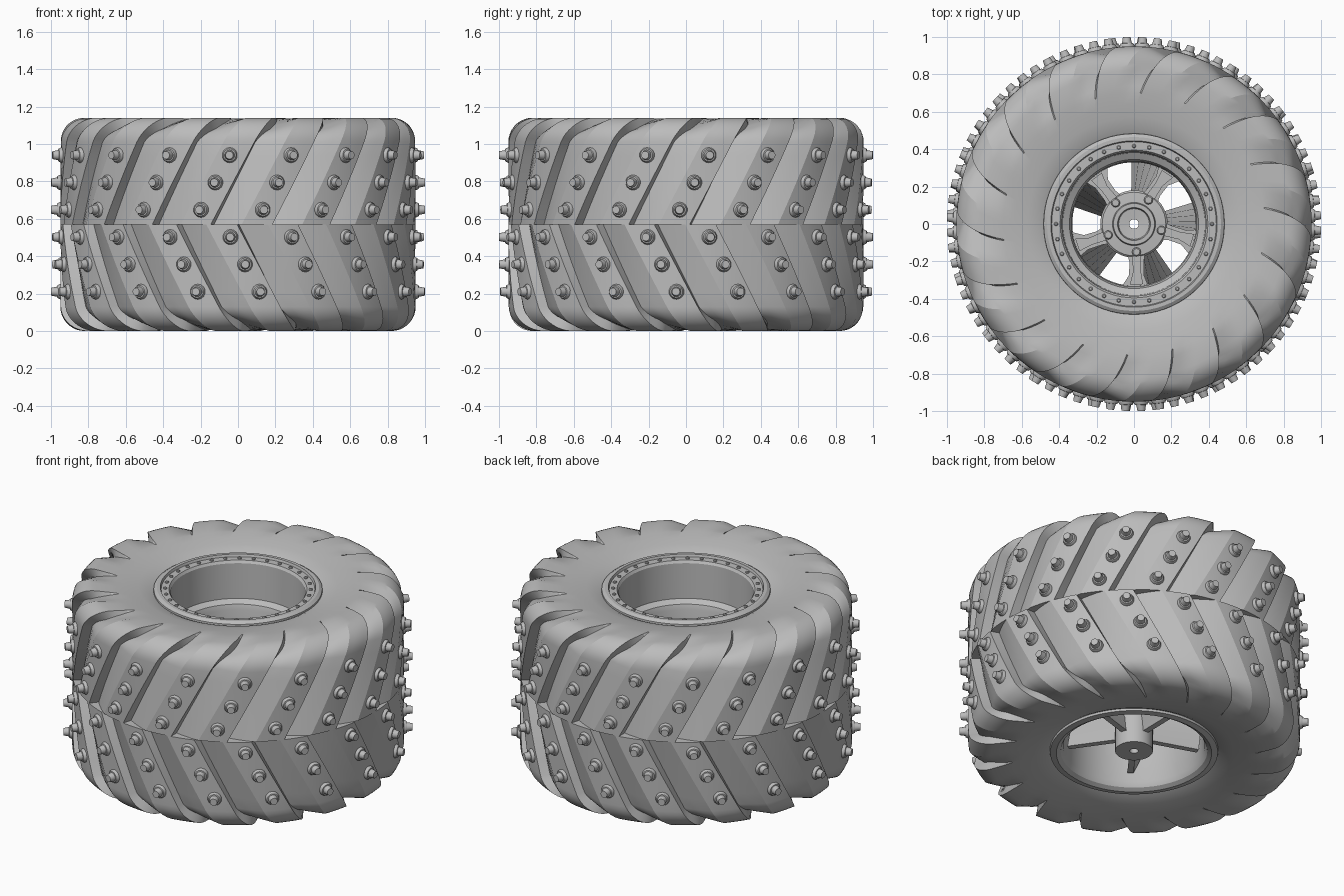
import bpy, bmesh, math
from mathutils import Matrix, Vector

cube = bpy.data.objects.get("Cube")
if cube:
    bpy.data.objects.remove(cube)

grey = bpy.data.materials.new("plain_grey")
grey.use_nodes = True
colour = (0.5, 0.5, 0.5, 1)
grey.diffuse_color = colour
grey.node_tree.nodes["Principled BSDF"].inputs["Base Color"].default_value = colour

HEIGHT, MID = 1.14, 0.57
LUGS = 18
PITCH = 360 / LUGS
SLOPE = 32  # lug slant in degrees per unit of height


def finish(bm, name, sharp=30):
    bmesh.ops.recalc_face_normals(bm, faces=bm.faces)
    mesh = bpy.data.meshes.new(name)
    bm.to_mesh(mesh)
    bm.free()
    mesh.materials.append(grey)
    obj = bpy.data.objects.new(name, mesh)
    bpy.context.collection.objects.link(obj)
    bpy.ops.object.select_all(action='DESELECT')
    obj.select_set(True)
    bpy.context.view_layer.objects.active = obj
    bpy.ops.object.shade_smooth_by_angle(angle=math.radians(sharp))
    return obj


def polar(r, degrees, z):
    # zero degrees points to the front
    a = math.radians(degrees - 90)
    return Vector((r * math.cos(a), r * math.sin(a), z))


def bridge(bm, rows, closed=False):
    n = len(rows[0])
    pairs = list(zip(rows, rows[1:]))
    if closed:
        pairs.append((rows[-1], rows[0]))
    for low, high in pairs:
        for i in range(n):
            j = (i + 1) % n
            bm.faces.new((low[i], low[j], high[j], high[i]))


def lathe(bm, profile, steps, matrix=Matrix(), closed=True):
    rows = [[bm.verts.new(matrix @ polar(r, 360 * i / steps, z)) for i in range(steps)]
            for r, z in profile]
    bridge(bm, rows, closed)
    if not closed:
        bm.faces.new(rows[-1])


def loft(bm, outline, sections):
    # sections are (height, turn in degrees) pairs of one radial outline
    rows = [[bm.verts.new(Matrix.Rotation(math.radians(turn), 3, 'Z') @ Vector((u, v, z)))
             for u, v in outline] for z, turn in sections]
    bridge(bm, rows)
    bm.faces.new(rows[0])
    bm.faces.new(rows[-1])


def wall_angle(upper, z, r):
    # angle of the steep side of a lug
    start = -8.8 if upper else -0.3
    return start + abs(z - MID) * SLOPE + max(0, 0.95 - r) * 30


# Tyre: two halves of slanted sawtooth lugs, running out on the sidewalls
CORNER_R, CORNER_Z, CORNER = 0.82, 1.01, 0.13
tread = [(0.95, MID + (CORNER_Z - MID) * i / 6) for i in range(6)]
shoulder = [(CORNER_R + CORNER * math.cos(a), CORNER_Z + CORNER * math.sin(a))
            for a in (math.pi / 2 * i / 9 for i in range(10))]
sidewall = [(0.78, 1.14), (0.74, 1.139), (0.70, 1.135), (0.64, 1.126),
            (0.57, 1.114), (0.51, 1.10), (0.47, 1.08), (0.45, 1.03)]
LUG_STEPS = (0.6, 4, 7, 10, 12.5, 15, 17.5, 20)


def tyre_half(upper):
    bm = bmesh.new()
    rows = []
    # the first row closes the step between the halves
    for k, (r, z) in enumerate([(0.86, MID)] + tread + shoulder + sidewall):
        fade = 0 if k == 0 else min(1, max(0, (r - 0.70) / 0.18))
        inward = Vector((max(r - 0.8, 0), max(z - CORNER_Z, 0)))
        if inward.length > 0:
            inward.normalize()
        start = wall_angle(upper, z, 0.95 if k == 0 else r)
        row = []
        for lug in range(LUGS):
            for t in LUG_STEPS:
                depth = 0.06 * fade * max(0, 1 - t / 10)
                pr, pz = r - inward.x * depth, z - inward.y * depth
                if not upper:
                    pz = HEIGHT - pz
                row.append(bm.verts.new(polar(pr, start + lug * PITCH + t, pz)))
        rows.append(row)
    bridge(bm, rows)
    finish(bm, "tyre_upper_half" if upper else "tyre_lower_half", 18)


tyre_half(True)
tyre_half(False)

# Studs: three slanted rows on each half
stud = [(0.041, 0.925), (0.041, 0.953), (0.034, 0.967), (0.027, 0.968), (0.021, 1.0)]
bm = bmesh.new()
for row in range(6):
    z = 0.21 + row * 0.146
    upper = z > MID
    base = wall_angle(upper, z, 0.95) - (5.7 if upper else 4.3)
    for lug in range(LUGS):
        turn = math.radians(base + lug * PITCH)
        place = (Matrix.Translation((0, 0, z)) @ Matrix.Rotation(turn, 4, 'Z')
                 @ Matrix.Rotation(math.pi / 2, 4, 'X'))
        lathe(bm, stud, 14, place, closed=False)
finish(bm, "tread_studs")

# Rim: clamp ring, deep barrel, ledge and lower flange
rim = [(0.485, 1.07), (0.483, 1.098), (0.465, 1.11), (0.445, 1.11), (0.44, 1.095),
       (0.395, 1.095), (0.385, 1.08), (0.38, 0.86), (0.345, 0.84), (0.335, 0.81),
       (0.33, 0.56), (0.39, 0.52), (0.405, 0.08), (0.42, 0.05), (0.445, 0.035),
       (0.48, 0.04), (0.485, 0.07)]
bm = bmesh.new()
lathe(bm, rim, 72)
finish(bm, "rim")

# Clamp ring bolts
bm = bmesh.new()
for i in range(32):
    place = Matrix.Translation(polar(0.417, 360 * i / 32, 1.09))
    lathe(bm, [(0.011, 0), (0.011, 0.01), (0.007, 0.014)], 8, place, closed=False)
finish(bm, "ring_bolts")

# Hub: long bored tube with a flange and a raised collar
hub = [(0.025, 0.05), (0.108, 0.05), (0.108, 0.56), (0.17, 0.58), (0.18, 0.65),
       (0.17, 0.66), (0.115, 0.665), (0.11, 0.685), (0.088, 0.685), (0.082, 0.66),
       (0.025, 0.655)]
bm = bmesh.new()
lathe(bm, hub, 40)
finish(bm, "hub")

# Spokes with slanted fins behind them, and wheel nuts
spoke = [(0.12, -0.055), (0.20, -0.042), (0.27, -0.05), (0.335, -0.10),
         (0.345, 0.05), (0.28, 0.03), (0.20, 0.036), (0.12, 0.055)]
ridge = [(0.17, -0.026), (0.25, -0.026), (0.32, -0.05),
         (0.325, 0.02), (0.25, 0.014), (0.17, 0.022)]
fin = [(0.08, -0.018), (0.39, -0.018), (0.39, 0.018), (0.08, 0.018)]
spokes, fins, nuts = bmesh.new(), bmesh.new(), bmesh.new()
for i in range(5):
    turn = 59 + 72 * i
    loft(spokes, spoke, [(0.57, turn), (0.655, turn)])
    loft(spokes, ridge, [(0.65, turn), (0.672, turn)])
    loft(fins, fin, [(0.58 - 0.09 * k, turn + 6 * k) for k in range(6)])
    place = Matrix.Translation(polar(0.15, turn + 90, 0.655))
    lathe(nuts, [(0.024, 0), (0.024, 0.02), (0.018, 0.027)], 12, place, closed=False)
finish(spokes, "spokes")
finish(fins, "spoke_fins")
finish(nuts, "wheel_nuts")
